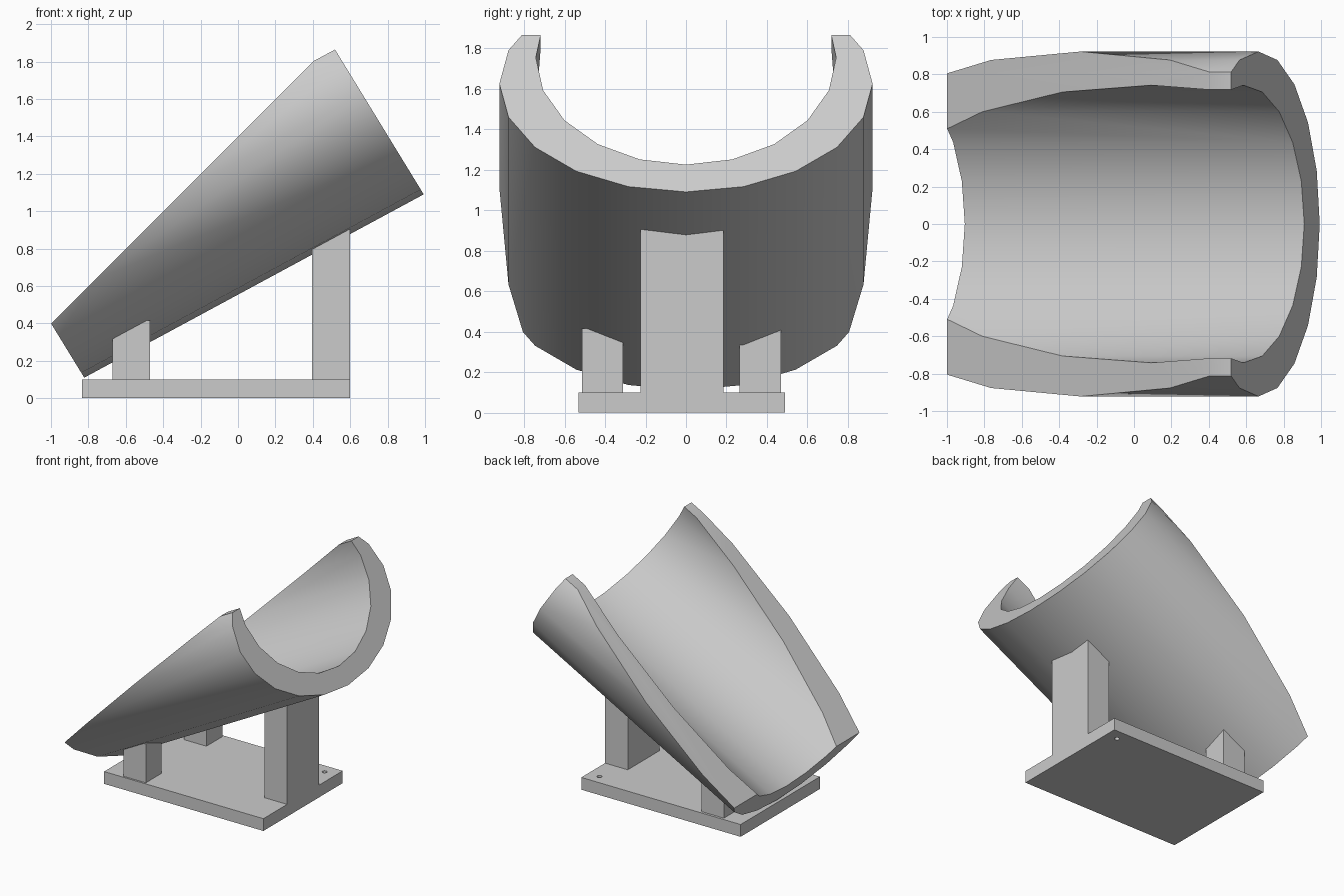
import bpy, bmesh
from math import sin, cos, radians
from mathutils import Vector

if "Cube" in bpy.data.objects:
    bpy.data.objects.remove(bpy.data.objects["Cube"])

grey = bpy.data.materials.new("plain_grey")
grey.use_nodes = True
grey.diffuse_color = (0.6, 0.6, 0.6, 1)
grey.node_tree.nodes["Principled BSDF"].inputs["Base Color"].default_value = (0.6, 0.6, 0.6, 1)


def add_object(name, bm):
    bmesh.ops.recalc_face_normals(bm, faces=bm.faces)
    mesh = bpy.data.meshes.new(name)
    bm.to_mesh(mesh)
    bm.free()
    mesh.materials.append(grey)
    obj = bpy.data.objects.new(name, mesh)
    bpy.context.collection.objects.link(obj)
    return obj


def box(name, low, high):
    low, high = Vector(low), Vector(high)
    bm = bmesh.new()
    bmesh.ops.create_cube(bm, size=1)
    for v in bm.verts:
        v.co = (low + high) / 2 + v.co * (high - low)
    return add_object(name, bm)


# Base plate with one small screw hole
base = box("base_plate", (-0.835, -0.53, 0), (0.6, 0.49, 0.1))
bm = bmesh.new()
bmesh.ops.create_cone(bm, cap_ends=True, segments=12, radius1=0.019, radius2=0.019, depth=0.5)
bmesh.ops.translate(bm, verts=bm.verts, vec=(0.5, 0.4, 0.05))
cutter = add_object("hole_cutter", bm)
cutter.hide_render = True
cutter.hide_viewport = True
cutter.display_type = 'WIRE'
hole = base.modifiers.new("screw_hole", 'BOOLEAN')
hole.operation = 'DIFFERENCE'
hole.solver = 'EXACT'
hole.object = cutter

# Supports, running up into the cradle wall
box("tall_post", (0.395, -0.225, 0.1), (0.6, 0.185, 0.92))
box("short_post_right", (-0.67, -0.515, 0.1), (-0.47, -0.31, 0.415))
box("short_post_left", (-0.67, 0.265, 0.1), (-0.47, 0.47, 0.415))

# Cradle: sloping oval tube with an off-centre bore
SIDES = 20
tilt = radians(31.5)
slope = Vector((1.815, 0, 0.98))
bottom = Vector((0.993, 0, 1.09))
bm = bmesh.new()


def ring(half_width, half_height, centre, shift):
    verts = []
    for i in range(SIDES):
        a = radians(360 / SIDES * i)
        n = centre - half_height * cos(a)
        p = bottom + Vector((-n * sin(tilt), half_width * sin(a), n * cos(tilt)))
        verts.append(bm.verts.new(p - shift))
    return verts


rings = [ring(0.922, 0.627, 0.627, slope * 0), ring(0.922, 0.627, 0.627, slope),
         ring(0.742, 0.622, 0.78, slope), ring(0.742, 0.622, 0.78, slope * 0)]
for r in range(4):
    a, b = rings[r], rings[(r + 1) % 4]
    for i in range(SIDES):
        j = (i + 1) % SIDES
        bm.faces.new((a[i], a[j], b[j], b[i]))

# Open the top: a cut along the slope, then a steeper cut
for point, normal in (((0.52, 0, 1.865), (-0.98, 0, 1.815)),
                      ((-1, 0, 0.397), (-1, 0, 1))):
    bmesh.ops.bisect_plane(bm, geom=bm.verts[:] + bm.edges[:] + bm.faces[:],
                           plane_co=point, plane_no=normal, clear_outer=True)
    bmesh.ops.holes_fill(bm, edges=[e for e in bm.edges if e.is_boundary], sides=0)

cradle = add_object("cradle", bm)
bpy.ops.object.select_all(action='DESELECT')
cradle.select_set(True)
bpy.context.view_layer.objects.active = cradle
bpy.ops.object.shade_smooth_by_angle(angle=radians(30))
